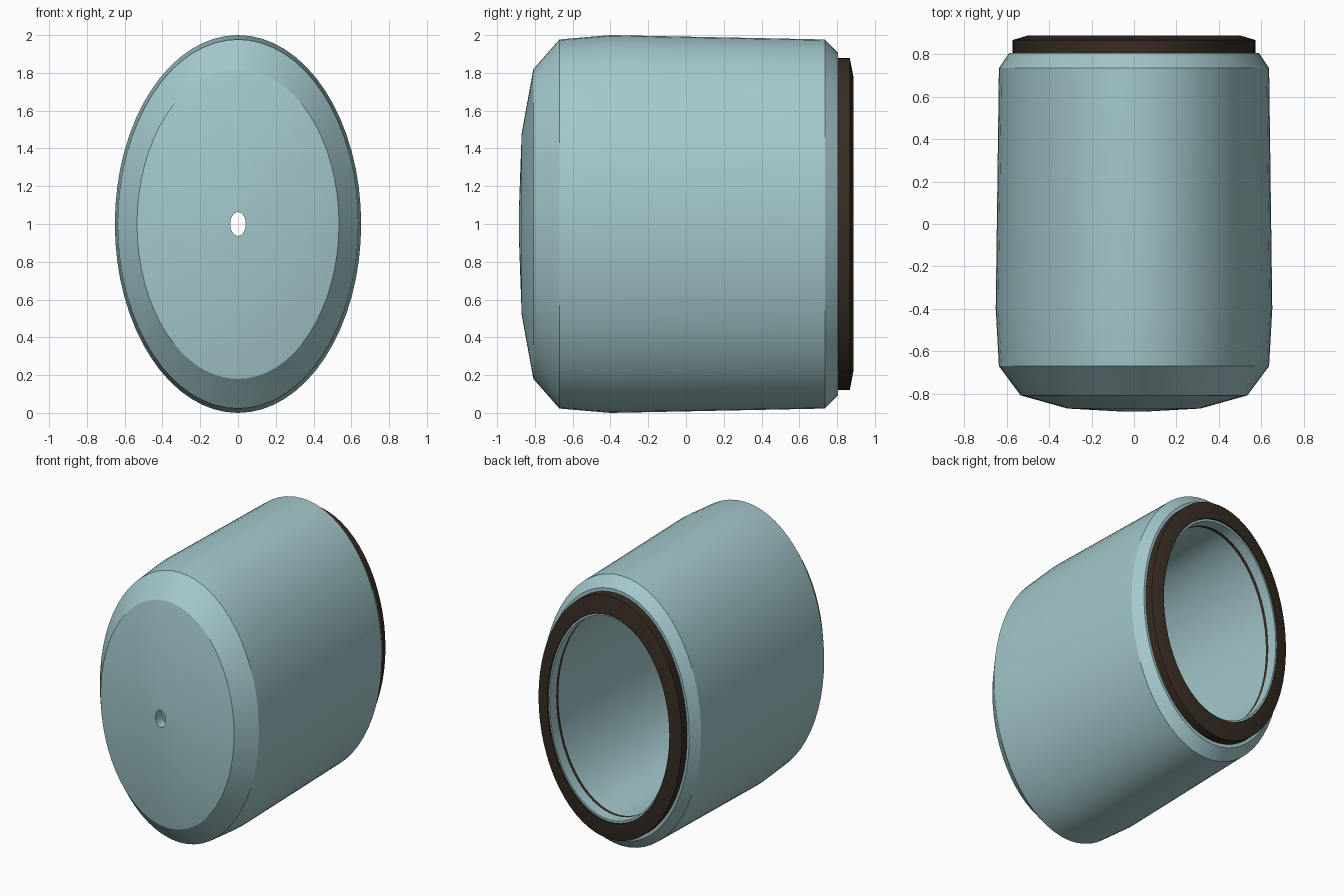
import bpy
import bmesh
from math import cos, sin, tau, radians

cube = bpy.data.objects.get("Cube")
if cube:
    bpy.data.objects.remove(cube, do_unlink=True)

WIDTH = 0.652   # half width of the oval when its half height is 1
SIDES = 64


def material(name, colour):
    mat = bpy.data.materials.new(name)
    mat.use_nodes = True
    mat.diffuse_color = colour
    mat.node_tree.nodes["Principled BSDF"].inputs["Base Color"].default_value = colour
    return mat


teal = material("pale teal", (0.37, 0.58, 0.605, 1))
brown = material("dark brown", (0.038, 0.026, 0.017, 1))


def oval_lathe(name, profile, mats, accent=()):
    """Sweep a closed (radius, y) profile around the y axis as an oval."""
    bm = bmesh.new()
    rings = []
    for i in range(SIDES):
        a = tau * i / SIDES
        rings.append([bm.verts.new((WIDTH * r * cos(a), y, 1 + r * sin(a)))
                      for r, y in profile])
    n = len(profile)
    for i in range(SIDES):
        here, after = rings[i], rings[(i + 1) % SIDES]
        for j in range(n):
            k = (j + 1) % n
            face = bm.faces.new((here[j], here[k], after[k], after[j]))
            face.material_index = 1 if j in accent else 0
    bmesh.ops.recalc_face_normals(bm, faces=bm.faces)
    mesh = bpy.data.meshes.new(name)
    bm.to_mesh(mesh)
    bm.free()
    for mat in mats:
        mesh.materials.append(mat)
    obj = bpy.data.objects.new(name, mesh)
    bpy.context.collection.objects.link(obj)
    bpy.ops.object.select_all(action='DESELECT')
    obj.select_set(True)
    bpy.context.view_layer.objects.active = obj
    bpy.ops.object.shade_smooth_by_angle(angle=radians(30))
    return obj


# Hollow shell: domed front with a small hole, open back with a raised lip
outside = [(0.063, -0.885), (0.48, -0.87), (0.82, -0.808), (0.977, -0.67),
           (1.0, -0.4), (0.977, 0.735), (0.905, 0.805), (0.75, 0.805)]
lip = [(0.75, 0.875), (0.735, 0.875), (0.735, 0.8), (0.735, 0.775)]
inside = [(0.735, -0.66), (0.62, -0.75), (0.063, -0.81)]
groove = len(outside) + 2   # thin dark line just inside the lip
oval_lathe("shell", outside + lip + inside, [teal, brown], [groove])

# Dark gasket around the open back
oval_lathe("gasket_ring", [(0.75, 0.8), (0.88, 0.8), (0.88, 0.867),
                           (0.77, 0.888), (0.75, 0.888)], [brown])
